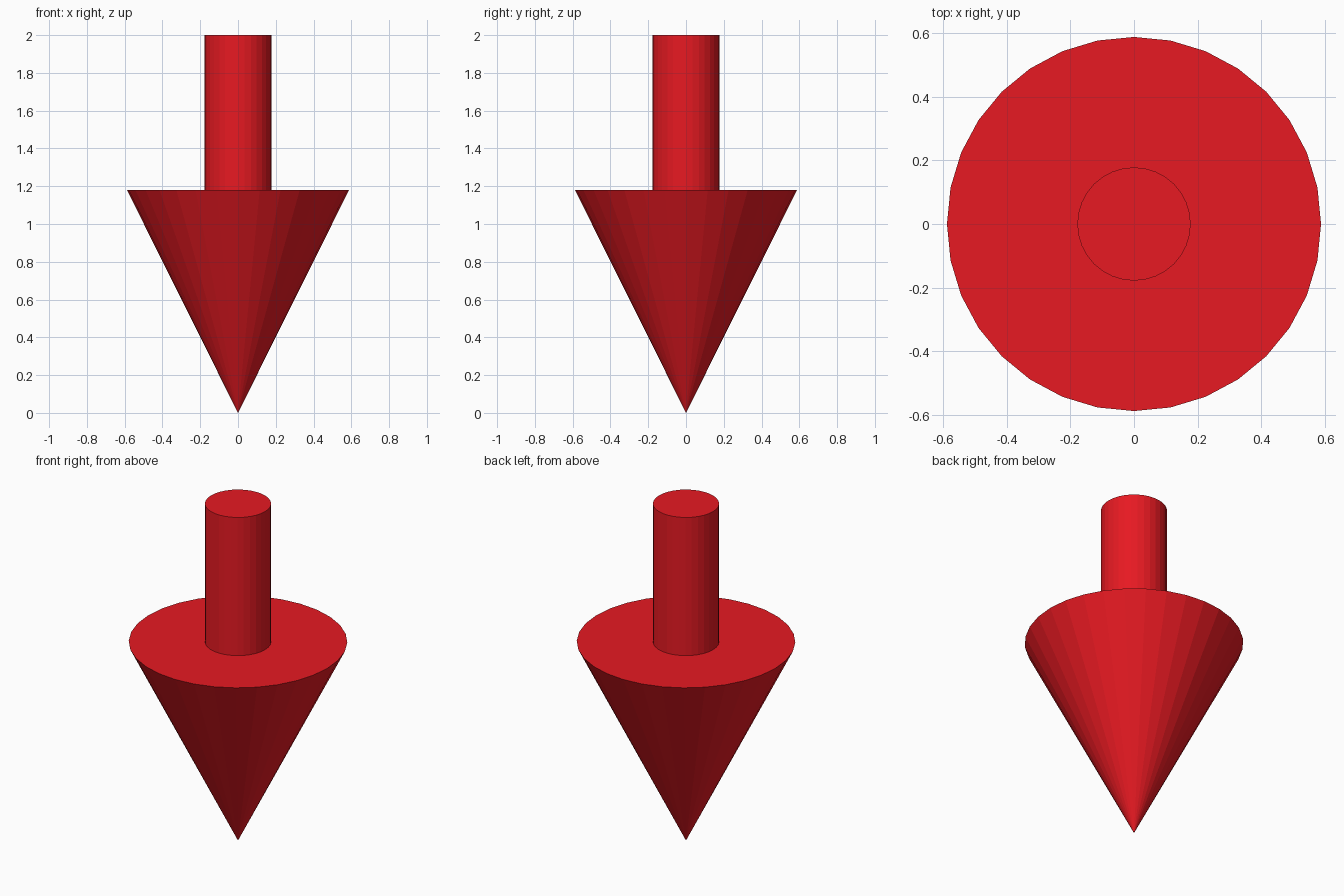
import bpy

if "Cube" in bpy.data.objects:
    bpy.data.objects.remove(bpy.data.objects["Cube"])

red = bpy.data.materials.new("red")
red.diffuse_color = (0.8, 0.01, 0.016, 1)
red.use_nodes = True
red.node_tree.nodes["Principled BSDF"].inputs["Base Color"].default_value = red.diffuse_color

HEAD_R, HEAD_H = 0.588, 1.18
SHAFT_R, TOP = 0.178, 2.0


def tapered(name, r_bottom, r_top, z0, z1):
    """Flat-faceted 32-sided cone or cylinder between two heights."""
    bpy.ops.mesh.primitive_cone_add(vertices=32, radius1=r_bottom, radius2=r_top,
                                    depth=z1 - z0, location=(0, 0, (z0 + z1) / 2))
    obj = bpy.context.object
    obj.name = name
    obj.data.materials.append(red)
    return obj


# Arrow head with its tip on the ground
tapered("arrow_head", 0, HEAD_R, 0, HEAD_H)

# Shaft standing on the flat back of the head
tapered("arrow_shaft", SHAFT_R, SHAFT_R, HEAD_H, TOP)
